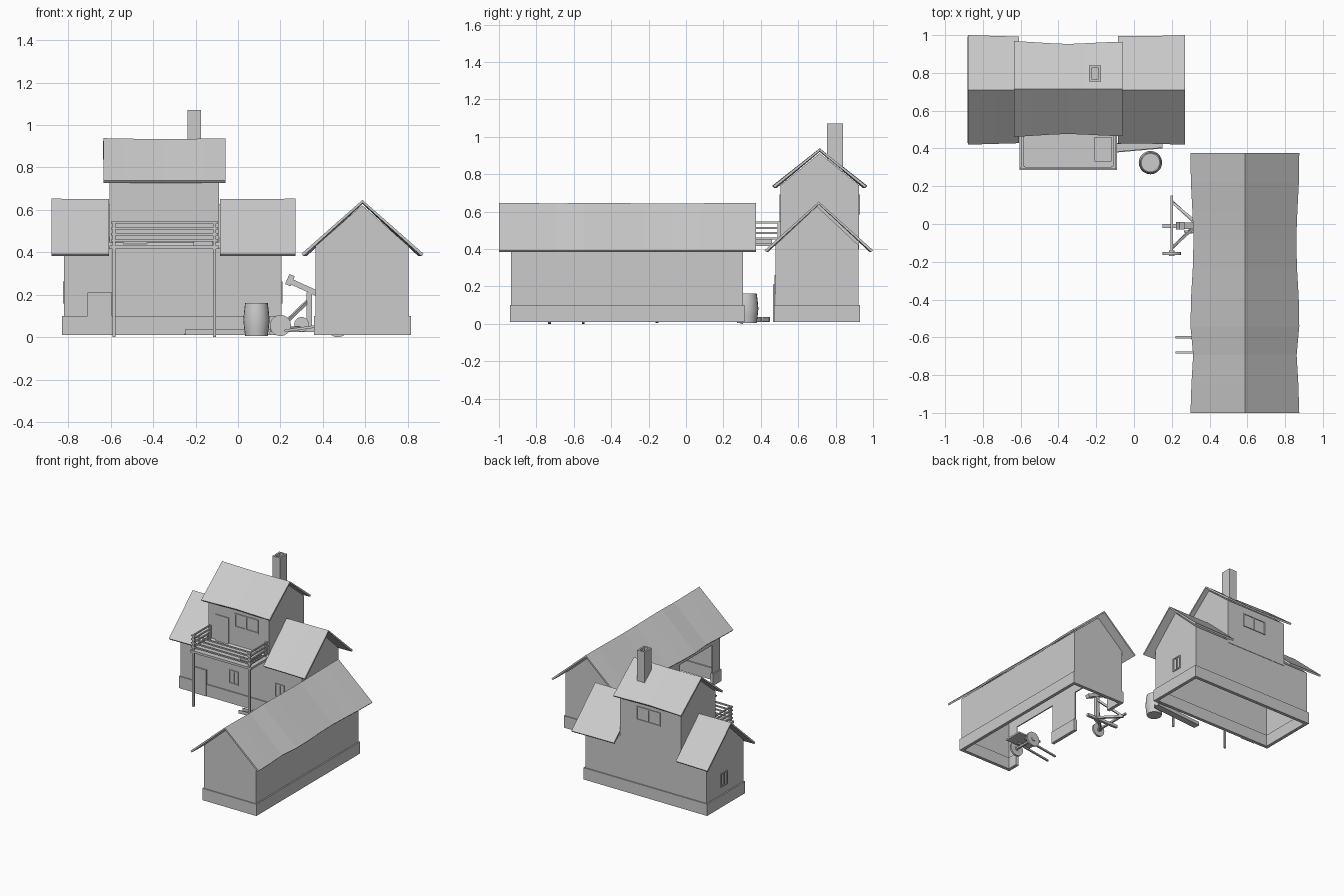
import bpy, bmesh, math
from mathutils import Vector

if bpy.data.objects.get("Cube"):
    bpy.data.objects.remove(bpy.data.objects["Cube"])

GREY = (0.6, 0.6, 0.6, 1)
mat = bpy.data.materials.new("plain grey")
mat.use_nodes = True
mat.diffuse_color = GREY
mat.node_tree.nodes["Principled BSDF"].inputs["Base Color"].default_value = GREY


def finish(name, bm):
    mesh = bpy.data.meshes.new(name)
    bm.to_mesh(mesh)
    bm.free()
    obj = bpy.data.objects.new(name, mesh)
    bpy.context.scene.collection.objects.link(obj)
    mesh.materials.append(mat)
    return obj


def box(name, x, y, z):
    """Box from (low, high) ranges on each axis."""
    bm = bmesh.new()
    bmesh.ops.create_cube(bm, size=1)
    for v in bm.verts:
        v.co = [lo + (c + 0.5) * (hi - lo) for c, (lo, hi) in zip(v.co, (x, y, z))]
    return finish(name, bm)


def beam(name, p, q, w, h=None):
    """Rectangular bar between two points."""
    p, q = Vector(p), Vector(q)
    obj = box(name, (-w / 2, w / 2), (-(h or w) / 2, (h or w) / 2), (0, (q - p).length))
    obj.location = p
    obj.rotation_euler = (q - p).to_track_quat('Z', 'Y').to_euler()
    return obj


def wheel(name, centre, r, width):
    """Wheel disc with a hub, axle along y."""
    for part, rad, wid in ((name, r, width), (name + "_hub", r * 0.3, width * 1.8)):
        bm = bmesh.new()
        bmesh.ops.create_cone(bm, cap_ends=True, segments=20, radius1=rad, radius2=rad, depth=wid)
        obj = finish(part, bm)
        obj.rotation_euler.x = math.pi / 2
        obj.location = centre


def place(axis, along, across, z):
    return (along, across, z) if axis == 'x' else (across, along, z)


def add_solidify(obj, t):
    mod = obj.modifiers.new("thickness", 'SOLIDIFY')
    mod.thickness, mod.offset = t, -1
    return obj


def gable_walls(name, axis, a, c, half, z0, eave, ridge):
    """Gabled shell, open underneath."""
    shape = [(-half, z0), (-half, eave), (0, ridge), (half, eave), (half, z0)]
    bm = bmesh.new()
    ends = [[bm.verts.new(place(axis, s, c + o, z)) for o, z in shape] for s in a]
    for e in ends:
        bm.faces.new(e)
    n = len(shape)
    for i in range(n):
        j = (i + 1) % n
        bm.faces.new((ends[0][i], ends[0][j], ends[1][j], ends[1][i]))
    bmesh.ops.recalc_face_normals(bm, faces=bm.faces)
    bmesh.ops.delete(bm, geom=[f for f in bm.faces if f.normal.z < -0.9], context='FACES_ONLY')
    return add_solidify(finish(name, bm), 0.012)


def roof(name, axis, a, c, half, ridge, eave, waves=(0, 0)):
    """Two sloping sheets whose eaves sway by the wave offsets."""
    bm = bmesh.new()
    rows = []
    for i, w in enumerate(waves):
        s = a[0] + (a[1] - a[0]) * i / (len(waves) - 1)
        rows.append([bm.verts.new(place(axis, s, c + o, z)) for o, z in
                     ((-half - w, eave), (0, ridge + w * 0.3), (half + w, eave))])
    for r0, r1 in zip(rows, rows[1:]):
        for k in range(2):
            f = bm.faces.new((r0[k], r0[k + 1], r1[k + 1], r1[k]))
            f.normal_update()
            if f.normal.z < 0:
                f.normal_flip()
    return add_solidify(finish(name, bm), 0.014)


def opening(name, axis, wall, a, z, mullion=True):
    """Thin frame on a wall plane; axis is the wall's running direction."""
    t, d = 0.008, 0.006
    bars = [(a, (z[1] - t, z[1])), ((a[0], a[0] + t), z), ((a[1] - t, a[1]), z)]
    if mullion:
        m = sum(a) / 2
        bars += [(a, (z[0], z[0] + t)), ((m - t / 2, m + t / 2), z)]
    for s, h in bars:
        depth = (wall - d, wall + d)
        box(name, *((s, depth) if axis == 'x' else (depth, s)), h)


# House walls and roofs
gable_walls("house_walls", 'x', (-0.82, 0.205), 0.70, 0.222, 0.01, 0.42, 0.628)
roof("house_roof_right", 'x', (-0.88, -0.608), 0.71, 0.29, 0.653, 0.393, (0, -0.004, -0.008))
roof("house_roof_left", 'x', (-0.085, 0.27), 0.71, 0.29, 0.653, 0.393, (-0.006, -0.005, 0))
gable_walls("tower_walls", 'x', (-0.605, -0.09), 0.715, 0.21, 0.40, 0.74, 0.912)
roof("tower_roof", 'x', (-0.635, -0.06), 0.715, 0.25, 0.937, 0.738,
     (0.004, -0.002, -0.008, -0.012, -0.008, -0.003, 0))

# House plinth
for y in (0.47, 0.905):
    box("house_plinth_long", (-0.83, 0.215), (y, y + 0.025), (0.01, 0.1))
for x in (-0.83, 0.19):
    box("house_plinth_end", (x, x + 0.025), (0.49, 0.91), (0.01, 0.1))

# House doors and windows
SILL = (0.158, 0.262)
for x in (-0.41, -0.02):
    opening("front_window", 'x', 0.478, (x, x + 0.08), SILL)
for x in (-0.82, 0.205):
    opening("end_window", 'y', x, (0.675, 0.755), SILL)
opening("upper_front_window", 'x', 0.505, (-0.38, -0.18), (0.585, 0.69))
opening("upper_back_window", 'x', 0.925, (-0.43, -0.23), (0.585, 0.69))
box("front_door", (-0.71, -0.595), (0.465, 0.475), (0.01, 0.21))
box("balcony_door", (-0.54, -0.43), (0.499, 0.507), (0.42, 0.64))

# Chimney with a hollow top
for x in (-0.237, -0.187):
    box("chimney_side", (x, x + 0.013), (0.755, 0.84), (0.7, 1.07))
for y in (0.755, 0.827):
    box("chimney_face", (-0.237, -0.174), (y, y + 0.013), (0.7, 1.07))
box("chimney_flue", (-0.23, -0.18), (0.76, 0.83), (0.7, 1.0))

# Balcony
box("balcony_floor", (-0.605, -0.09), (0.285, 0.507), (0.415, 0.432))
for x in (-0.592, -0.118):
    box("balcony_post", (x, x + 0.014), (0.292, 0.306), (0, 0.545))
    box("balcony_wall_post", (x, x + 0.014), (0.49, 0.504), (0.42, 0.545))
for z in (0.45, 0.48, 0.508, 0.536):
    box("front_rail", (-0.6, -0.095), (0.292, 0.302), (z, z + 0.01))
    for x in (-0.595, -0.109):
        box("side_rail", (x, x + 0.01), (0.292, 0.505), (z, z + 0.01))
box("balcony_bench", (-0.21, -0.12), (0.33, 0.46), (0.43, 0.46))

# Barrel
bm = bmesh.new()
profile = [(0, 0.005), (0.053, 0.005), (0.058, 0.04), (0.062, 0.082), (0.058, 0.125),
           (0.053, 0.162), (0.047, 0.162), (0.047, 0.152), (0, 0.152)]
ring = [bm.verts.new((r, 0, z)) for r, z in profile]
edges = [bm.edges.new(pair) for pair in zip(ring, ring[1:])]
bmesh.ops.spin(bm, geom=ring + edges, axis=(0, 0, 1), cent=(0, 0, 0),
               steps=20, angle=math.tau, use_duplicate=False)
bmesh.ops.remove_doubles(bm, verts=bm.verts, dist=0.0005)
bmesh.ops.recalc_face_normals(bm, faces=bm.faces)
barrel = finish("barrel", bm)
barrel.location = (0.087, 0.325, 0)
bpy.context.view_layer.objects.active = barrel
barrel.select_set(True)
bpy.ops.object.shade_smooth_by_angle(angle=math.radians(35))

# Trough lying beside the house
box_path = Vector((-0.25, 0.39, 0.013)), Vector((0.15, 0.425, 0.013))
beam("trough_base", *box_path, 0.05, 0.006)
for dy in (-0.022, 0.022):
    side = Vector((0, dy, 0.01))
    beam("trough_side", box_path[0] + side, box_path[1] + side, 0.006, 0.024)

# Barn shell with two bays open towards the yard
barn = gable_walls("barn_walls", 'y', (-0.935, 0.305), 0.585, 0.22, 0.01, 0.428, 0.622)
BAYS = ((-0.84, -0.45), (-0.2, 0.16))
for bay in BAYS:
    cutter = box("bay_cutter", (0.33, 0.42), bay, (-0.05, 0.32))
    cutter.hide_render = True
    cutter.hide_set(True)
    cutter.hide_viewport = True
    mod = barn.modifiers.new("bay", 'BOOLEAN')
    mod.operation, mod.object, mod.solver = 'DIFFERENCE', cutter, 'EXACT'
roof("barn_roof", 'y', (-1, 0.375), 0.587, 0.288, 0.647, 0.393,
     (0, -0.005, -0.014, 0, -0.003, -0.012, -0.016, -0.010, -0.002, 0))

# Barn plinth, broken at the bays
for y in (-0.942, 0.287):
    box("barn_plinth_end", (0.358, 0.815), (y, y + 0.025), (0.01, 0.1))
box("barn_plinth_side", (0.79, 0.815), (-0.93, 0.3), (0.01, 0.1))
for y in ((-0.93, BAYS[0][0]), (BAYS[0][1], BAYS[1][0]), (BAYS[1][1], 0.3)):
    box("barn_plinth_yard", (0.358, 0.383), y, (0.01, 0.1))

# Handcart in the first bay
box("cart_bed", (0.38, 0.58), (-0.71, -0.57), (0.075, 0.087))
for y in (-0.73, -0.55):
    wheel("cart_wheel", (0.47, y, 0.055), 0.055, 0.014)
for y in (-0.68, -0.6):
    beam("cart_shaft", (0.22, y, 0.03), (0.5, y, 0.07), 0.012)
beam("cart_axle", (0.47, -0.73, 0.055), (0.47, -0.55, 0.055), 0.014)

# Wheeled engine in the second bay
beam("engine_axle", (0.2, -0.165, 0.055), (0.2, 0.15, 0.055), 0.014)
wheel("engine_wheel", (0.2, -0.155, 0.055), 0.05, 0.016)
for y in (-0.13, 0.12):
    beam("engine_brace", (0.2, y, 0.045), (0.33, 0, 0.04), 0.016)
    beam("engine_strut", (0.21, y * 0.9, 0.055), (0.34, 0, 0.18), 0.014)
beam("engine_post", (0.335, -0.01, 0.03), (0.335, -0.01, 0.21), 0.026)
beam("engine_rail", (0.15, -0.01, 0.035), (0.42, -0.01, 0.035), 0.02)
beam("engine_arm", (0.25, -0.01, 0.262), (0.42, -0.01, 0.185), 0.035, 0.026)
beam("engine_crosshead", (0.235, -0.01, 0.245), (0.255, -0.01, 0.292), 0.04, 0.028)
wheel("engine_cog", (0.3, -0.04, 0.06), 0.035, 0.012)
